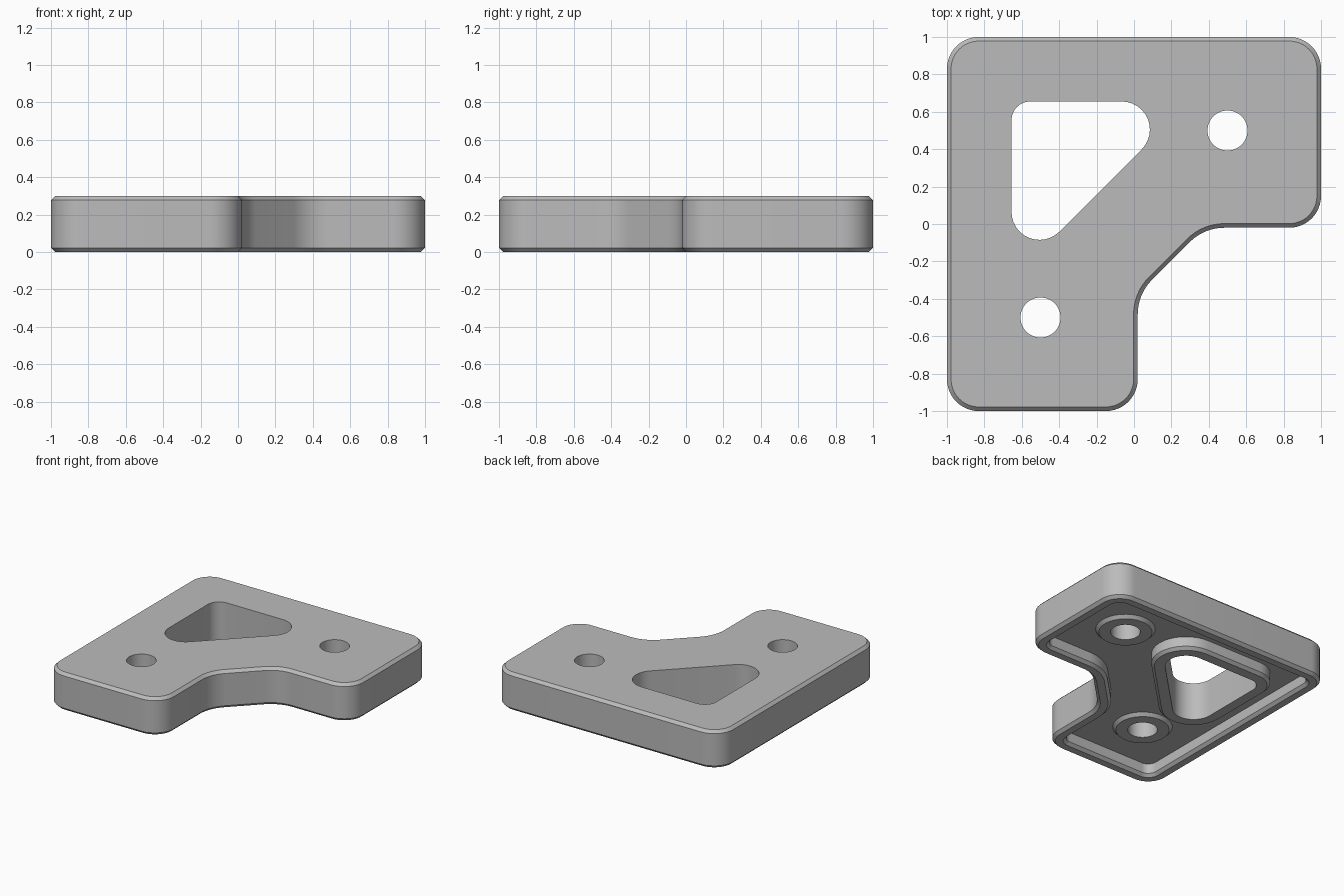
import bpy, bmesh, math
from mathutils import Vector

if "Cube" in bpy.data.objects:
    bpy.data.objects.remove(bpy.data.objects["Cube"], do_unlink=True)

HEIGHT, FLOOR, PAD = 0.3, 0.1, 0.075   # plate top, pocket floor, hole pads
CH, WALL = 0.022, 0.1                  # chamfer and rim width


def rounded_outline(corners, steps=12):
    """Counter-clockwise filleted polygon as (point, outward normal) pairs."""
    outline = []
    for i, (x, y, r) in enumerate(corners):
        p = Vector((x, y))
        before = (p - Vector(corners[i - 1][:2])).normalized()
        after = (Vector(corners[(i + 1) % len(corners)][:2]) - p).normalized()
        turn = math.atan2(before.x * after.y - before.y * after.x, before.dot(after))
        side = math.copysign(r, turn)
        normal = Vector((before.y, -before.x))
        centre = p - before * r * math.tan(abs(turn) / 2) - normal * side
        for k in range(steps + 1):
            a = turn * k / steps
            n = Vector((normal.x * math.cos(a) - normal.y * math.sin(a),
                        normal.x * math.sin(a) + normal.y * math.cos(a)))
            outline.append((centre + n * side, n))
    return outline


def circle_outline(x, y, r, steps=48):
    normals = [Vector((math.cos(k * math.tau / steps), math.sin(k * math.tau / steps)))
               for k in range(steps)]
    return [(Vector((x, y)) + n * r, n) for n in normals]


def loft(bm, outline, profile):
    """Sweep (offset, height) steps round an outline; return first and last edges."""
    rings = [[bm.verts.new((*(p + n * d), z)) for p, n in outline] for d, z in profile]
    count = len(outline)
    for low, high in zip(rings, rings[1:]):
        for i in range(count):
            j = (i + 1) % count
            bm.faces.new((low[i], low[j], high[j], high[i]))
    return [[bm.edges.get((ring[i - 1], ring[i])) for i in range(count)]
            for ring in (rings[0], rings[-1])]


# Outlines of the plate, the three-sided window and the bolt holes
plate = rounded_outline([(-1, -1, 0.17), (0.02, -1, 0.17), (0.02, -0.375, 0.26),
                         (0.375, -0.02, 0.26), (1, -0.02, 0.17), (1, 1, 0.17),
                         (-1, 1, 0.17)])
window = rounded_outline([(-0.655, 0.655, 0.1), (-0.655, -0.297, 0.15),
                          (0.297, 0.655, 0.15)])
holes = [circle_outline(s, s, 0.107) for s in (-0.5, 0.5)]

# Cross-sections running from the top face round to the pocket floor
rim_profile = [(-CH, HEIGHT), (0, HEIGHT - CH), (0, CH), (-CH, 0),
               (CH - WALL, 0), (-WALL, CH), (-WALL, FLOOR)]
window_profile = [(0, HEIGHT), (0, 0), (WALL - CH, 0), (WALL, CH), (WALL, FLOOR)]
pad_profile = [(0, HEIGHT), (0, PAD), (0.085, PAD), (0.108, FLOOR)]

bm = bmesh.new()
ends = [loft(bm, plate, rim_profile), loft(bm, window, window_profile)]
ends += [loft(bm, hole, pad_profile) for hole in holes]

# Top face and pocket floor, each with its openings
for k, up in ((0, 1), (1, -1)):
    edges = [e for pair in ends for e in pair[k]]
    bmesh.ops.triangle_fill(bm, use_beauty=True, use_dissolve=False,
                            edges=edges, normal=(0, 0, up))
bmesh.ops.recalc_face_normals(bm, faces=bm.faces)

mesh = bpy.data.meshes.new("corner_plate")
bm.to_mesh(mesh)
bm.free()
corner_plate = bpy.data.objects.new("corner_plate", mesh)
bpy.context.collection.objects.link(corner_plate)

# Single grey material
grey = bpy.data.materials.new("light_grey")
grey.use_nodes = True
colour = (0.5, 0.5, 0.5, 1)
grey.diffuse_color = colour
grey.node_tree.nodes["Principled BSDF"].inputs["Base Color"].default_value = colour
mesh.materials.append(grey)

bpy.ops.object.select_all(action="DESELECT")
corner_plate.select_set(True)
bpy.context.view_layer.objects.active = corner_plate
bpy.ops.object.shade_smooth_by_angle(angle=math.radians(30))
